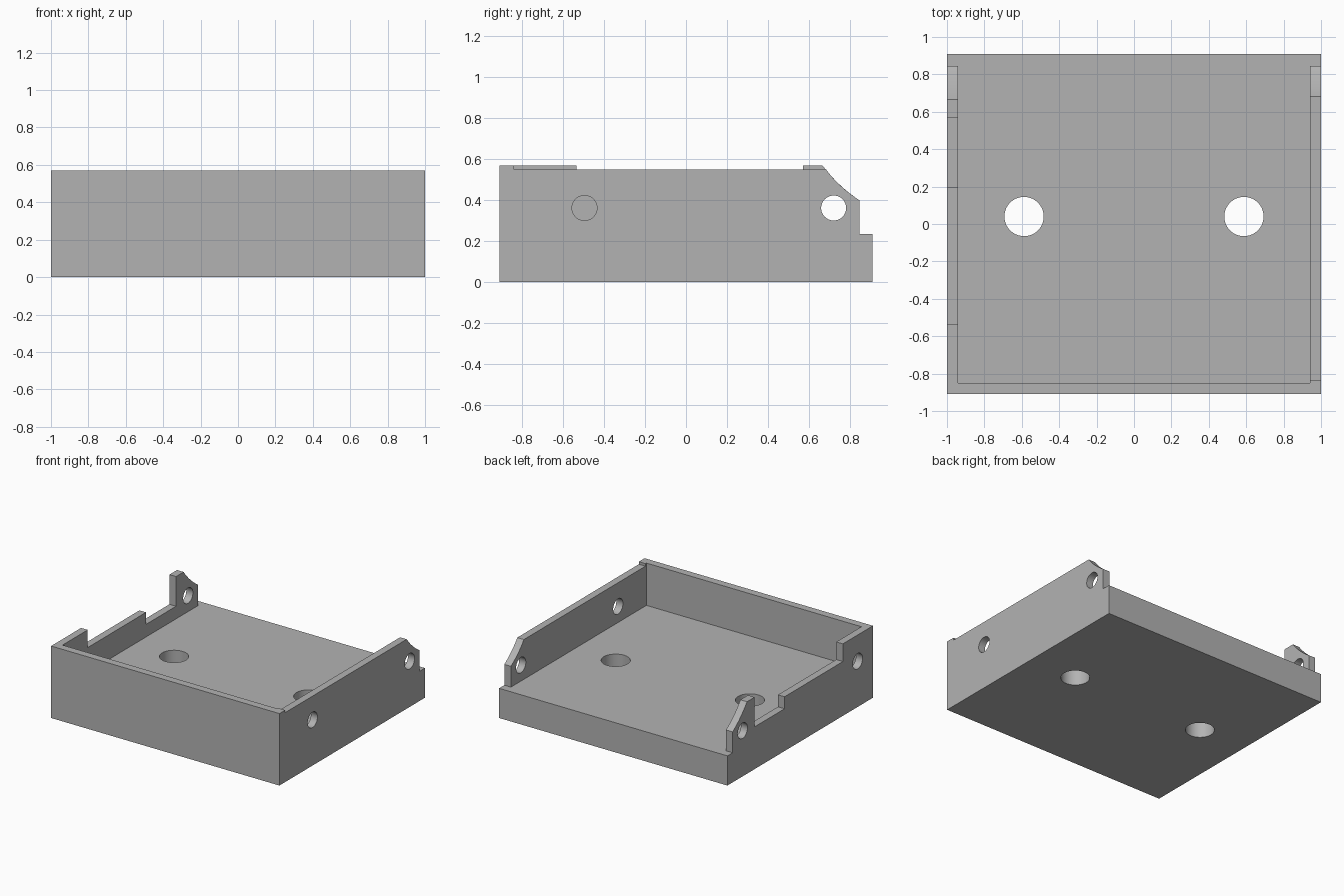
import bpy
import bmesh
from mathutils import Matrix, Vector

cube = bpy.data.objects.get("Cube")
if cube:
    bpy.data.objects.remove(cube, do_unlink=True)

grey = bpy.data.materials.new("plain_grey")
grey.use_nodes = True
grey.diffuse_color = (0.45, 0.45, 0.45, 1)
grey.node_tree.nodes["Principled BSDF"].inputs["Base Color"].default_value = grey.diffuse_color

HALF_Y, FLOOR, TOP = 0.91, 0.235, 0.57
INNER_X, FRONT_IN, WALL_END = 0.942, -0.85, 0.845


def finish(name, bm):
    bmesh.ops.recalc_face_normals(bm, faces=bm.faces)
    mesh = bpy.data.meshes.new(name)
    bm.to_mesh(mesh)
    bm.free()
    mesh.materials.append(grey)
    obj = bpy.data.objects.new(name, mesh)
    bpy.context.collection.objects.link(obj)
    return obj


def extrude_x(name, profile, x0, x1):
    """Extrude a (y, z) outline from x0 to x1."""
    bm = bmesh.new()
    face = bm.faces.new([bm.verts.new((x0, y, z)) for y, z in profile])
    out = bmesh.ops.extrude_face_region(bm, geom=[face])
    verts = [v for v in out["geom"] if isinstance(v, bmesh.types.BMVert)]
    bmesh.ops.translate(bm, verts=verts, vec=(x1 - x0, 0, 0))
    return finish(name, bm)


def cylinder(name, centre, radius, depth, axis):
    bm = bmesh.new()
    turn = Matrix.Rotation(1.5707963, 4, "Y") if axis == "X" else Matrix()
    bmesh.ops.create_cone(bm, cap_ends=True, segments=48, radius1=radius, radius2=radius,
                          depth=depth, matrix=Matrix.Translation(centre) @ turn)
    obj = finish(name, bm)
    obj.hide_render = True
    return obj


def combine(target, other, operation):
    mod = target.modifiers.new(operation, "BOOLEAN")
    mod.operation, mod.solver, mod.object = operation, "EXACT", other
    bpy.ops.object.select_all(action="DESELECT")
    bpy.context.view_layer.objects.active = target
    target.select_set(True)
    bpy.ops.object.modifier_apply(modifier=mod.name)
    bpy.data.objects.remove(other, do_unlink=True)


def rear_slope(start):
    """Hollow curve from the wall top down to its rear edge."""
    a, b, c = Vector(start), Vector((0.742, 0.468)), Vector((WALL_END, 0.4))
    steps = [i / 8 for i in range(9)]
    return [tuple(a * (1 - t) ** 2 + b * 2 * t * (1 - t) + c * t * t) for t in steps]


# Thick floor and front wall
tray = extrude_x("tray", [(-HALF_Y, 0), (HALF_Y, 0), (HALF_Y, FLOOR), (FRONT_IN, FLOOR),
                          (FRONT_IN, TOP), (-HALF_Y, TOP)], -INNER_X, INNER_X)

# Side walls: shared base and rear slope, different top edges
base = [(-HALF_Y, 0), (HALF_Y, 0), (HALF_Y, FLOOR), (WALL_END, FLOOR)]
plain_top = rear_slope((0.683, 0.55))[::-1] + [(-0.838, 0.55), (-0.838, TOP), (-HALF_Y, TOP)]
notched_top = rear_slope((0.665, TOP))[::-1] + [
    (0.57, TOP), (0.57, 0.335), (0.195, 0.335), (0.195, 0.43),
    (-0.535, 0.43), (-0.535, TOP), (-HALF_Y, TOP)]
left_wall = extrude_x("left_wall", base + plain_top, INNER_X, 1)
right_wall = extrude_x("right_wall", base + notched_top, -1, -INNER_X)

# Screw holes through the side walls
for wall, x, front_y in ((left_wall, 1, -0.495), (right_wall, -1, -0.72)):
    for y in (front_y, 0.72):
        combine(wall, cylinder("screw_hole_cutter", (x, y, 0.362), 0.061, 0.4, "X"), "DIFFERENCE")

# Round holes through the floor
for x in (-0.588, 0.588):
    combine(tray, cylinder("floor_hole_cutter", (x, 0.04, 0.1), 0.105, 1, "Z"), "DIFFERENCE")

# One solid body
for wall in (left_wall, right_wall):
    combine(tray, wall, "UNION")
bpy.ops.object.shade_smooth_by_angle(angle=0.5)
